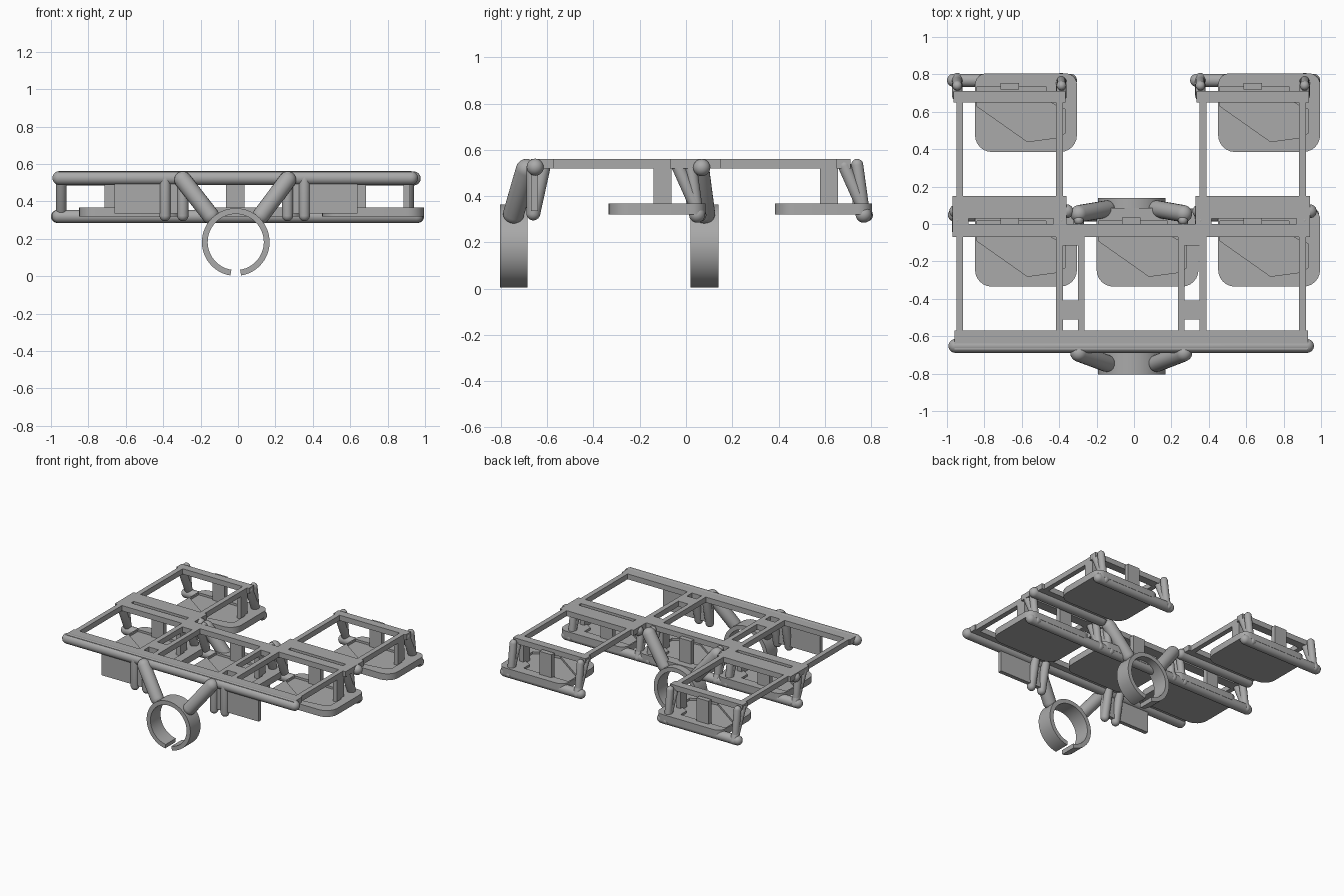
import bpy, bmesh, math
from mathutils import Vector

if "Cube" in bpy.data.objects:
    bpy.data.objects.remove(bpy.data.objects["Cube"], do_unlink=True)

GREY = (0.4, 0.4, 0.4, 1)
grey = bpy.data.materials.new("plain grey")
grey.use_nodes = True
grey.diffuse_color = GREY
grey.node_tree.nodes["Principled BSDF"].inputs["Base Color"].default_value = GREY


def finish(name, bm, smooth=False):
    bmesh.ops.recalc_face_normals(bm, faces=bm.faces)
    me = bpy.data.meshes.new(name)
    bm.to_mesh(me)
    bm.free()
    ob = bpy.data.objects.new(name, me)
    bpy.context.collection.objects.link(ob)
    me.materials.append(grey)
    if smooth:
        bpy.ops.object.select_all(action="DESELECT")
        ob.select_set(True)
        bpy.context.view_layer.objects.active = ob
        bpy.ops.object.shade_smooth_by_angle(angle=math.radians(35))
    return ob


def box(name, x, y, z):
    bm = bmesh.new()
    bmesh.ops.create_cube(bm, size=1)
    for v in bm.verts:
        for i, (a, b) in enumerate((x, y, z)):
            v.co[i] = (a + b) / 2 + v.co[i] * (b - a)
    return finish(name, bm)


def rod(name, a, b, r):
    """Round bar with domed ends between two points."""
    a, b = Vector(a), Vector(b)
    bm = bmesh.new()
    bmesh.ops.create_uvsphere(bm, u_segments=20, v_segments=12, radius=r)
    length = (b - a).length
    for v in bm.verts:
        if v.co.z > 0.0001:
            v.co.z += length
    # Give the upper half its own equator so that the shaft stays cylindrical
    edges = [e for e in bm.edges if abs(e.verts[0].co.z - e.verts[1].co.z) > length * 0.9]
    cut = bmesh.ops.subdivide_edges(bm, edges=edges, cuts=1)
    for v in cut["geom_inner"]:
        if isinstance(v, bmesh.types.BMVert):
            v.co.x, v.co.y = Vector((v.co.x, v.co.y)).normalized() * r
            v.co.z = length
    turn = (b - a).to_track_quat("Z", "Y")
    for v in bm.verts:
        v.co = turn @ v.co + a
    return finish(name, bm, True)


def prism(name, points, z0, z1):
    bm = bmesh.new()
    face = bm.faces.new([bm.verts.new((x, y, z0)) for x, y in points])
    up = bmesh.ops.extrude_face_region(bm, geom=[face])["geom"]
    for v in up:
        if isinstance(v, bmesh.types.BMVert):
            v.co.z = z1
    return finish(name, bm, True)


def rounded(x0, x1, y0, y1, radii):
    """Rounded rectangle, radii from front right counter-clockwise."""
    pts = []
    corners = ((x1, y0, -90), (x1, y1, 0), (x0, y1, 90), (x0, y0, 180))
    for (x, y, start), r in zip(corners, radii):
        cx = x - r if x == x1 else x + r
        cy = y - r if y == y1 else y + r
        for k in range(7):
            t = math.radians(start + 15 * k)
            pts.append((cx + r * math.cos(t), cy + r * math.sin(t)))
    return pts


# Flat top lattice
TOP = (0.52, 0.56)
for side, (x0, x1) in {"right": (-0.95, -0.38), "left": (0.35, 0.92)}.items():
    for edge, x in (("a", x0), ("b", x1 - 0.037)):
        box(f"{side}_rear_rail_{edge}", (x, x + 0.037), (0.1, 0.7), TOP)
        box(f"{side}_front_rail_{edge}", (x, x + 0.037), (-0.6, 0), TOP)
    box(f"{side}_rear_bar", (x0 - 0.015, x1 + 0.015), (0.65, 0.71), TOP)
    box(f"{side}_middle_strip", (x0 - 0.02, x1 + 0.02), (0.03, 0.15), TOP)
    for i, (a, b) in enumerate(((x0 - 0.02, x0 + 0.065), (x1 - 0.05, x1 + 0.02))):
        box(f"{side}_slot_end_{i}", (a, b), (-0.01, 0.04), TOP)
    # Middle beam rods pass below both sides of the slot
    rod(f"{side}_middle_rod", (x0 + 0.0, 0.068, 0.523), (x1 + 0.02, 0.068, 0.523), 0.037)
for x in (-0.3, 0.235):
    box("centre_rail", (x, x + 0.035), (-0.6, 0), TOP)
for x in (-0.385, 0.265):
    for y in ((-0.51, -0.41), (-0.115, -0.05)):
        box("rail_bridge", (x, x + 0.085), y, TOP)
box("middle_beam", (-0.97, 0.94), (-0.07, 0), TOP)
box("front_beam", (-0.96, 0.93), (-0.67, -0.57), TOP)
rod("front_rod", (-0.955, -0.652, 0.525), (0.925, -0.652, 0.525), 0.037)


def tray(x0, back):
    """Tray with recess, two upright blocks and slanted hangers at each end."""
    plate = prism("tray", rounded(x0, x0 + 0.545, back - 0.42, back, (0.09, 0.06, 0.06, 0.09)),
                  0.32, 0.368)
    outline = ((0.01, -0.175), (0.28, -0.365), (0.43, -0.345), (0.48, -0.32), (0.48, -0.19),
               (0.43, -0.17), (0.38, -0.14), (0.38, -0.07), (0.01, -0.07))
    cutter = prism("recess_cutter", [(x0 + x, back + y) for x, y in outline], 0.352, 0.4)
    cutter.hide_render = True
    cutter.hide_viewport = True
    cut = plate.modifiers.new("recess", "BOOLEAN")
    cut.operation = "DIFFERENCE"
    cut.solver = "EXACT"
    cut.object = cutter
    box("back_block", (x0 + 0.135, x0 + 0.235), (back - 0.085, back - 0.05), (0.34, 0.54))
    box("side_block", (x0 + 0.435, x0 + 0.47), (back - 0.225, back - 0.147), (0.34, 0.54))
    for x in (x0 - 0.095, x0 + 0.462):
        rod("hanger", (x, back - 0.025, 0.318), (x, back - 0.12, 0.53), 0.028)
        rod("hanger_brace", (x, back - 0.035, 0.318), (x, back - 0.065, 0.535), 0.026)


for x0 in (-0.85, 0.45):
    tray(x0, 0.805)
    rod("rear_tray_rod", (x0 - 0.115, 0.768, 0.32), (x0 + 0.51, 0.768, 0.32), 0.035)
for x0 in (-0.85, -0.2, 0.45):
    tray(x0, 0.085)
rod("middle_tray_rod", (-0.96, 0.048, 0.32), (0.955, 0.048, 0.32), 0.035)

# Front plates and the short pegs beside them
for x in ((-0.66, -0.27), (0.25, 0.64)):
    box("front_plate", x, (-0.67, -0.64), (0.335, 0.53))
for x in (-0.39, -0.295, 0.265, 0.355):
    rod("front_peg", (x, -0.66, 0.325), (x, -0.615, 0.53), 0.03)
    rod("front_peg_post", (x, -0.66, 0.325), (x, -0.66, 0.52), 0.03)


def split_ring(name, y0, y1):
    """Ring opened at the bottom, extruded along y."""
    bm = bmesh.new()
    steps, gap = 56, math.radians(9)
    rows = []
    for i in range(steps + 1):
        t = -math.pi / 2 + gap + (2 * math.pi - 2 * gap) * i / steps
        rows.append([bm.verts.new((-0.012 + r * math.cos(t), y, 0.183 + r * math.sin(t)))
                     for r, y in ((0.181, y0), (0.181, y1), (0.15, y1), (0.15, y0))])
    for a, b in zip(rows, rows[1:]):
        for k in range(4):
            bm.faces.new((a[k], a[k - 1], b[k - 1], b[k]))
    bm.faces.new(rows[0])
    bm.faces.new(rows[-1])
    finish(name, bm, True)


# Split rings, each hung from the lattice by two stout arms
for name, y0, top_y, low_y in (("front", -0.805, -0.69, -0.745), ("rear", 0.02, 0.055, 0.08)):
    split_ring(f"{name}_ring", y0, y0 + 0.12)
    for s in (-1, 1):
        rod(f"{name}_ring_arm", (-0.015 + s * 0.28, top_y, 0.515),
            (-0.012 + s * 0.135, low_y, 0.325), 0.046)
